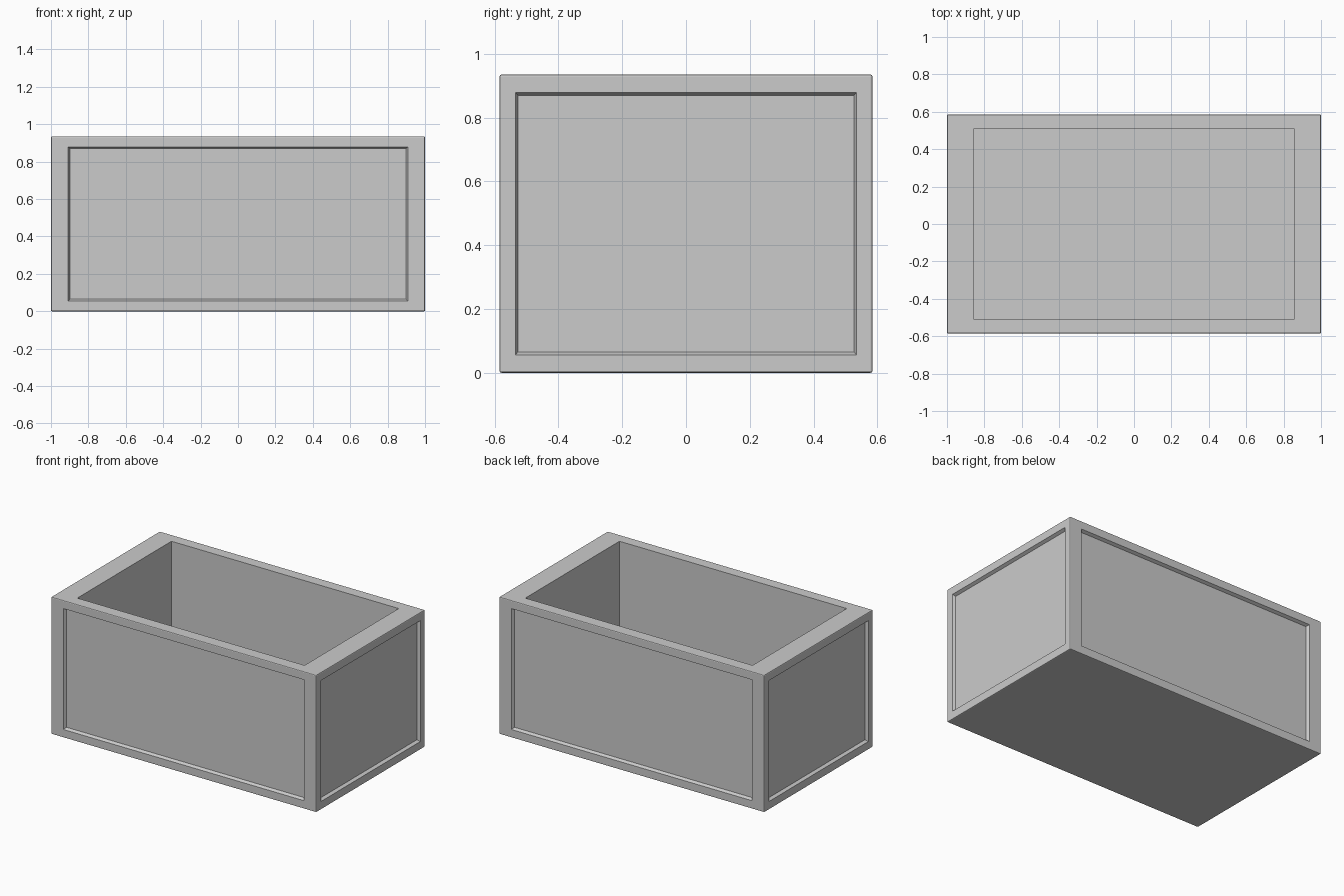
import bpy, bmesh
from mathutils import Vector

if "Cube" in bpy.data.objects:
    bpy.data.objects.remove(bpy.data.objects["Cube"], do_unlink=True)

SIZE = Vector((2.0, 1.17, 0.935))
MID = Vector((0, 0, SIZE.z / 2))


def pocket(bm, normal, rim, slope, depth):
    """Sink a rectangular pocket of half-size rim into the outer face with this normal."""
    normal = Vector(normal)
    face = max(bm.faces, key=lambda f: f.normal.dot(normal) * f.calc_area())
    for half, sink in ((rim, 0), (rim - slope, depth)):
        bmesh.ops.inset_region(bm, faces=[face], thickness=0.01)
        for v in face.verts:
            for i in range(3):
                if abs(normal[i]) > 0.5:
                    v.co[i] -= normal[i] * sink
                else:
                    side = 1 if v.co[i] > MID[i] else -1
                    v.co[i] = MID[i] + side * half[i]


# Planter body with softly chamfered outer edges
bm = bmesh.new()
bmesh.ops.create_cube(bm, size=1)
for v in bm.verts:
    v.co = v.co * SIZE + MID
bmesh.ops.bevel(bm, geom=bm.edges[:], offset=0.006, segments=2,
                profile=0.5, affect='EDGES')
bm.normal_update()

# Recessed panels on the four sides
slope = Vector((0.01, 0.008, 0.01))
for s in (-1, 1):
    pocket(bm, (0, s, 0), Vector((0.908, 0, 0.412)), slope, 0.02)
    pocket(bm, (s, 0, 0), Vector((0, 0.535, 0.412)), slope, 0.02)

# Open cavity with straight walls
pocket(bm, (0, 0, 1), Vector((0.857, 0.507, 0)), Vector((0, 0, 0)), 0.855)
bmesh.ops.recalc_face_normals(bm, faces=bm.faces[:])

mesh = bpy.data.meshes.new("planter_box")
bm.to_mesh(mesh)
bm.free()
box = bpy.data.objects.new("planter_box", mesh)
bpy.context.collection.objects.link(box)

# Plain grey
grey = bpy.data.materials.new("plain grey")
grey.use_nodes = True
colour = (0.6, 0.6, 0.6, 1)
grey.diffuse_color = colour
grey.node_tree.nodes["Principled BSDF"].inputs["Base Color"].default_value = colour
mesh.materials.append(grey)
